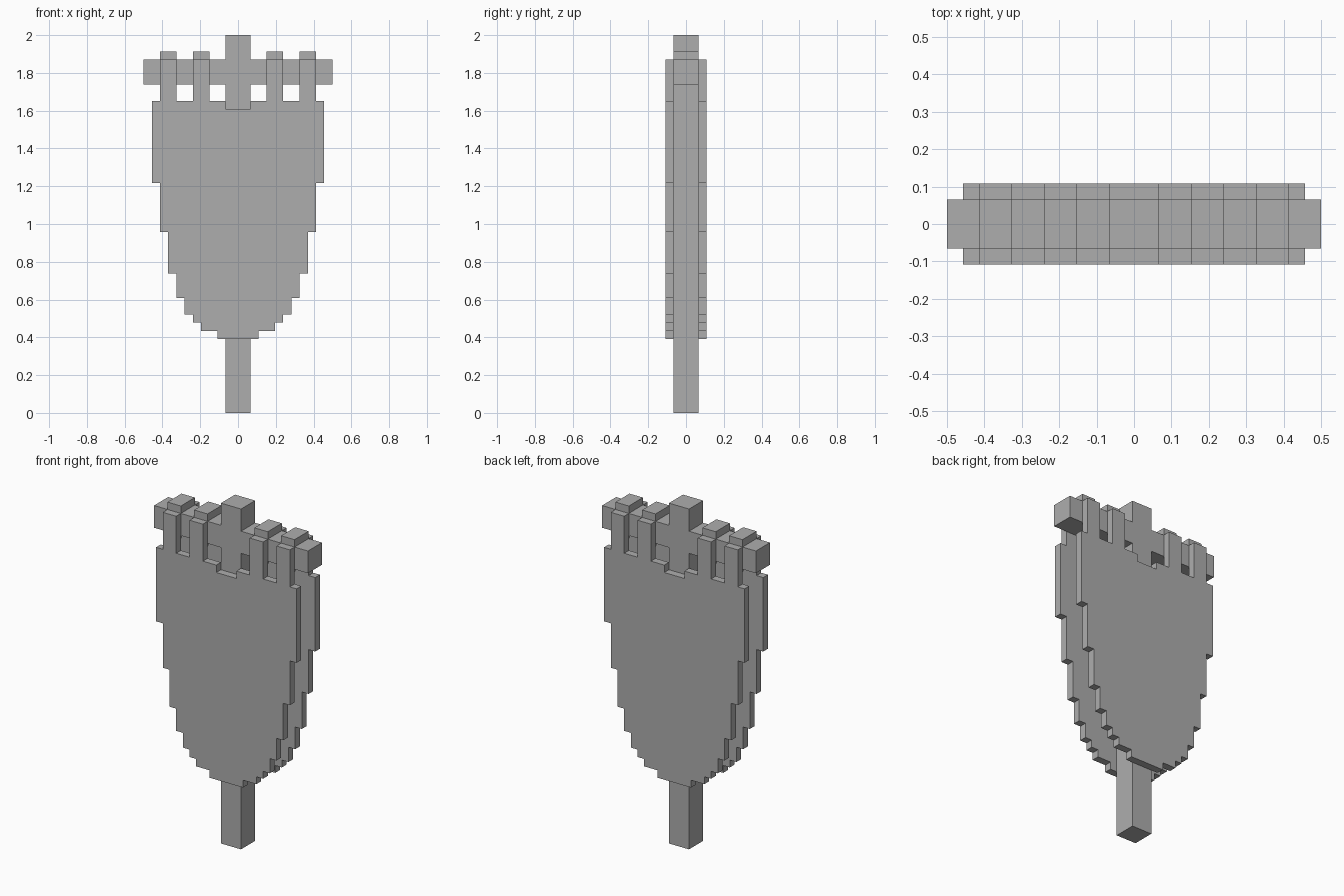
import bpy
import bmesh

if "Cube" in bpy.data.objects:
    bpy.data.objects.remove(bpy.data.objects["Cube"], do_unlink=True)

U = 2 / 46  # one block of the grid the banner is built on

grey = bpy.data.materials.new("plain grey")
grey.use_nodes = True
color = (0.42, 0.42, 0.42, 1)
grey.diffuse_color = color
grey.node_tree.nodes["Principled BSDF"].inputs["Base Color"].default_value = color


def slab(name, outline, y0, y1):
    """Extrude an x-z outline, given in blocks, from y0 to y1."""
    bm = bmesh.new()
    face = bm.faces.new([bm.verts.new((x * U, y0 * U, z * U)) for x, z in outline])
    ext = bmesh.ops.extrude_face_region(bm, geom=[face], use_keep_orig=True)
    moved = [v for v in ext["geom"] if isinstance(v, bmesh.types.BMVert)]
    bmesh.ops.translate(bm, verts=moved, vec=(0, (y1 - y0) * U, 0))
    bmesh.ops.recalc_face_normals(bm, faces=bm.faces)
    mesh = bpy.data.meshes.new(name)
    bm.to_mesh(mesh)
    bm.free()
    mesh.materials.append(grey)
    obj = bpy.data.objects.new(name, mesh)
    bpy.context.collection.objects.link(obj)
    return obj


def mirrored(half):
    """Close a left-half outline by mirroring it across x = 0."""
    return half + [(-x, z) for x, z in reversed(half)]


# Pole and crossbar
slab("pole_and_crossbar", mirrored([
    (1.5, 0), (1.5, 40), (11.5, 40), (11.5, 43), (1.5, 43), (1.5, 46)]), -1.5, 1.5)

# Cloth outline: stepped taper, hanging straps, notch at the pole
steps = [(2.5, 10), (4.5, 11), (5.5, 12), (6.5, 14),
         (7.5, 17), (8.5, 22), (9.5, 28), (10.5, 38)]
straps = [(7.5, 9.5), (3.5, 5.5)]
cloth, z = [], 9
for width, top in steps:
    cloth += [(width, z), (width, top)]
    z = top
for inner, outer in straps:
    cloth += [(outer, 38), (outer, 43), (inner, 43), (inner, 38)]
cloth += [(1.5, 38), (1.5, 37)]

slab("front_cloth", mirrored(cloth), -2.5, -1.5)
slab("back_cloth", mirrored(cloth), 1.5, 2.5)

# Strap loops over the crossbar
for side, word in ((1, "left"), (-1, "right")):
    for (inner, outer), place in zip(straps, ("outer", "inner")):
        a, b = side * inner, side * outer
        slab(f"{word}_{place}_strap_loop",
             [(a, 43), (b, 43), (b, 44), (a, 44)], -1.5, 1.5)
